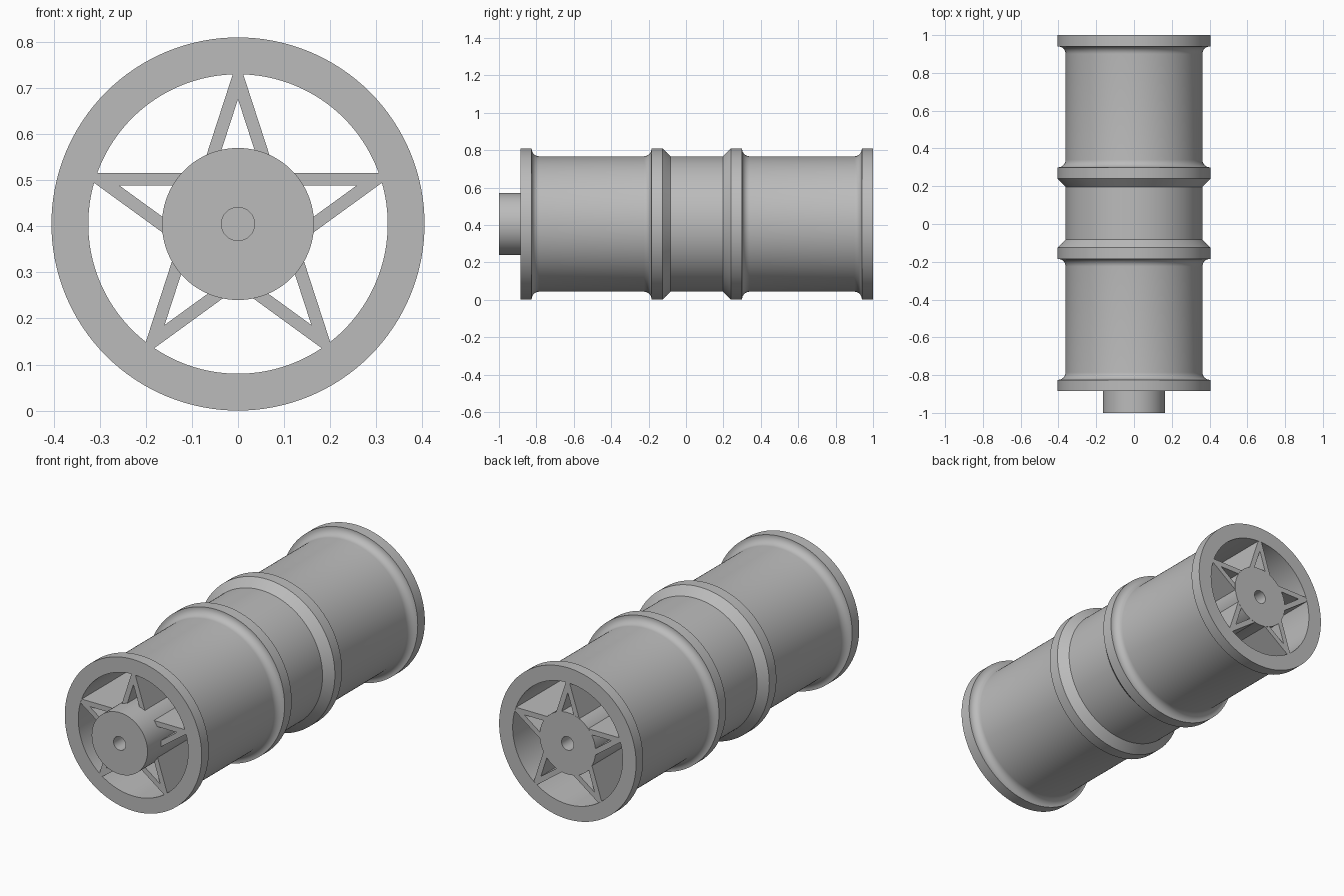
import bpy
import bmesh
from math import sin, cos, pi, radians
from mathutils import Matrix, Vector

cube = bpy.data.objects.get("Cube")
if cube:
    bpy.data.objects.remove(cube, do_unlink=True)

# Overall sizes
RIM, BODY, BORE, HUB, HOLE = 0.405, 0.362, 0.325, 0.165, 0.036
FRONT, BACK = -0.885, 1.0
AXIS = Vector((0, 0, RIM))

grey = bpy.data.materials.new("plain grey")
grey.use_nodes = True
colour = (0.5, 0.5, 0.5, 1)
grey.diffuse_color = colour
grey.node_tree.nodes["Principled BSDF"].inputs["Base Color"].default_value = colour


def finish(bm, name):
    bmesh.ops.remove_doubles(bm, verts=bm.verts, dist=1e-5)
    bmesh.ops.recalc_face_normals(bm, faces=bm.faces)
    mesh = bpy.data.meshes.new(name)
    bm.to_mesh(mesh)
    bm.free()
    mesh.materials.append(grey)
    obj = bpy.data.objects.new(name, mesh)
    obj.location = AXIS
    bpy.context.collection.objects.link(obj)
    bpy.ops.object.select_all(action='DESELECT')
    obj.select_set(True)
    bpy.context.view_layer.objects.active = obj
    bpy.ops.object.shade_smooth_by_angle(angle=radians(30))
    return obj


def lathe(name, profile, closed=False, steps=128):
    """Turn a (y, radius) profile about the y axis."""
    bm = bmesh.new()
    verts = [bm.verts.new((r, y, 0)) for y, r in profile]
    pairs = list(zip(verts, verts[1:]))
    if closed:
        pairs.append((verts[-1], verts[0]))
    edges = [bm.edges.new(p) for p in pairs]
    bmesh.ops.spin(bm, geom=verts + edges, cent=(0, 0, 0), axis=(0, 1, 0),
                   angle=2 * pi, steps=steps, use_merge=True)
    return finish(bm, name)


def fillet(y, side, size=0.04, count=8):
    """Hollow curve from a flange face at y down to the body; side is +1 or -1."""
    arc = [(y + side * size * (1 - cos(a)), BODY + size * (1 - sin(a)))
           for a in (i * pi / 2 / count for i in range(count + 1))]
    return arc if side > 0 else arc[::-1]


# Shell: two end flanges, two bevelled middle flanges, straight bore
outline = [(FRONT, BORE), (FRONT, RIM), (-0.825, RIM)]
outline += fillet(-0.825, 1) + fillet(-0.185, -1)
outline += [(-0.185, RIM), (-0.125, RIM), (-0.083, BODY)]
outline += [(0.197, BODY), (0.24, RIM), (0.30, RIM)]
outline += fillet(0.30, 1) + fillet(0.94, -1)
outline += [(0.94, RIM), (BACK, RIM), (BACK, BORE)]
lathe("shell", outline, closed=True)

# Hub with a blind hole at each end
DEPTH = 0.25
lathe("hub", [(-1 + DEPTH, 0), (-1 + DEPTH, HOLE), (-1, HOLE), (-1, HUB),
              (BACK, HUB), (BACK, HOLE), (BACK - DEPTH, HOLE), (BACK - DEPTH, 0)],
      steps=96)


# Star-shaped web running the full length between hub and shell
def star(bm, radius, y):
    ratio = sin(radians(18)) / sin(radians(54))
    points = []
    for i in range(10):
        r = radius if i % 2 == 0 else radius * ratio
        points.append(bm.verts.new((r * sin(i * pi / 5), y, r * cos(i * pi / 5))))
    return points


bm = bmesh.new()
start, end = FRONT + 0.001, BACK - 0.001
loops = [star(bm, r, y) for r, y in
         ((0.36, start), (0.36, end), (0.271, end), (0.271, start))]
for a, b in zip(loops, loops[1:] + loops[:1]):
    for i in range(10):
        j = (i + 1) % 10
        bm.faces.new((a[i], a[j], b[j], b[i]))
web = finish(bm, "star_web")
